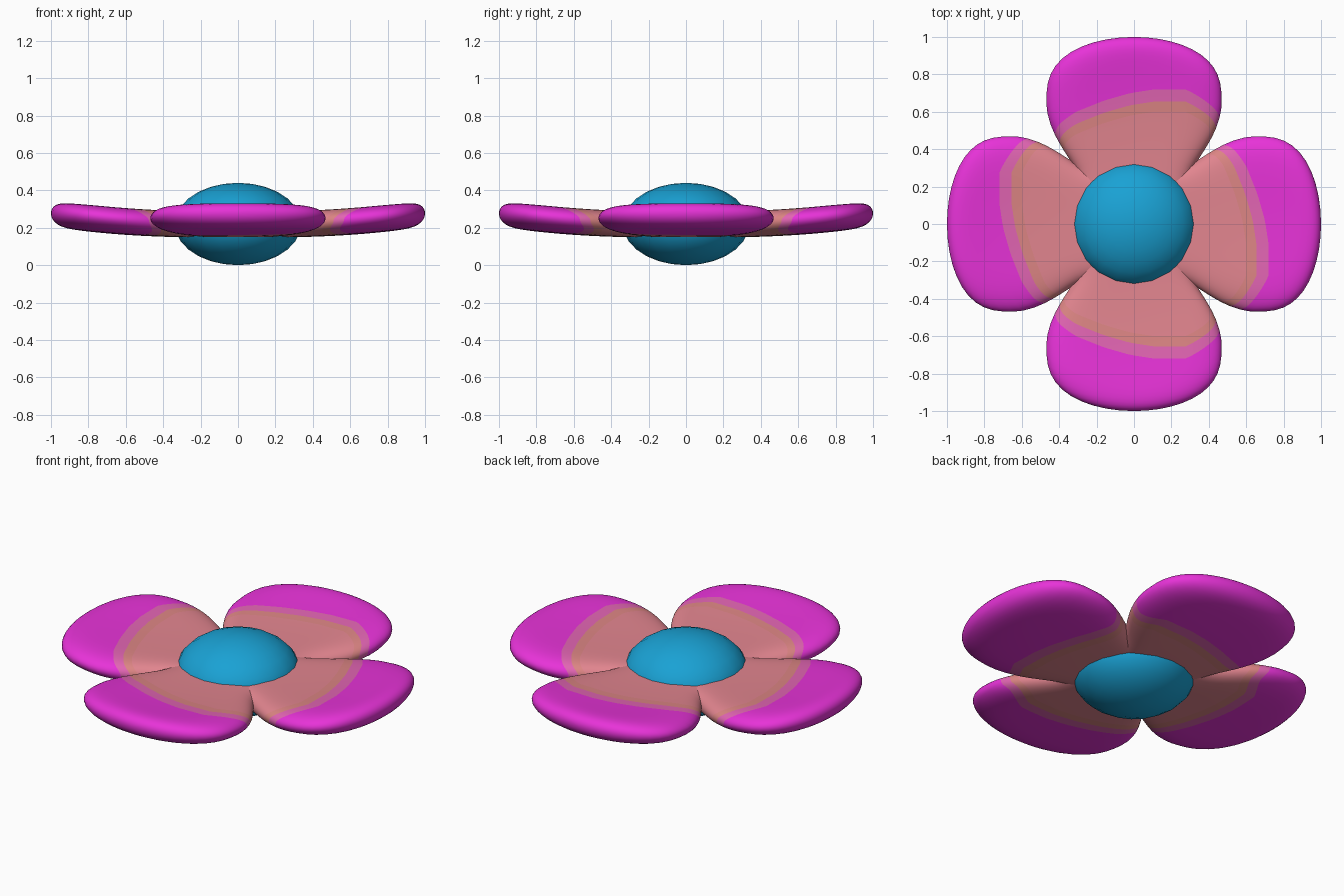
import bpy, bmesh, math

if "Cube" in bpy.data.objects:
    bpy.data.objects.remove(bpy.data.objects["Cube"])


def material(name, rgb):
    m = bpy.data.materials.new(name)
    m.diffuse_color = (*rgb, 1)
    m.use_nodes = True
    m.node_tree.nodes["Principled BSDF"].inputs["Base Color"].default_value = m.diffuse_color
    return m


SALMON = material("salmon", (0.76, 0.235, 0.275))
TAN = material("tan", (0.72, 0.235, 0.23))
PINK = material("pink", (0.76, 0.13, 0.45))
MAGENTA = material("magenta", (0.84, 0.034, 0.72))
BLUE = material("blue", (0.01, 0.36, 0.66))

# Irregular colour border of a petal: (sideways, distance from centre)
BORDER = [(-0.47, 0.50), (-0.43, 0.52), (-0.31, 0.60), (-0.16, 0.66), (-0.02, 0.70),
          (0.11, 0.72), (0.28, 0.72), (0.35, 0.68), (0.42, 0.635), (0.47, 0.61)]
WIDEST, HALF_WIDTH = 0.66, 0.468
TIP_POWER = 2.7


def border(t):
    for (t0, r0), (t1, r1) in zip(BORDER, BORDER[1:]):
        if t <= t1:
            return r0 + (r1 - r0) * (t - t0) / (t1 - t0)
    return BORDER[-1][1]


def tip(r):
    return ((r - WIDEST) / (1 - WIDEST)) ** TIP_POWER


def half_width(r):
    if r < WIDEST:
        w = HALF_WIDTH * math.sin(r / WIDEST * math.pi / 2) ** 1.1
        return (w ** 8 + 0.29 ** 8) ** 0.125  # wide root, so neighbours merge
    return HALF_WIDTH * math.sqrt(max(0, 1 - tip(r)))


def petal_rows(s, face_side):
    """Distances along one lengthwise line, with rows lying on the colour borders.
    The border sits nearer the centre on the underside."""
    rim = abs(s) ** 16
    shift = 0.05 * rim if face_side > 0 else 0.11 - 0.06 * rim
    stops = []
    for offset in (0.12, 0.065, 0.0):
        r = 0.6
        for _ in range(40):
            r = border(s * half_width(r)) - offset - shift
        stops.append(r)
    a, b, c = stops
    rows = [0.1 + (a - 0.1) * i / 10 for i in range(11)] + [b, c]
    rows += [c + (1 - c) * math.sin(math.pi / 2 * i / 14) for i in range(1, 15)]
    return rows


def petal(name, along, side):
    bm = bmesh.new()
    cols = 40
    for face_side in (1, -1):
        grid = []
        for i in range(cols + 1):
            s = math.sin(math.pi * (i / cols - 0.5))
            line = []
            for r in petal_rows(s, face_side):
                t = s * half_width(r)
                # rounded rim, dished middle surface
                q = s * s if r < WIDEST else tip(r) + (t / HALF_WIDTH) ** 2
                thick = 0.07 * math.sqrt(max(0, 1 - min(q, 1) ** 3))
                z = 0.217 + 0.06 * math.hypot(r, t) ** 2.7 + face_side * thick
                line.append(bm.verts.new((along[0] * r + side[0] * t,
                                          along[1] * r + side[1] * t, z)))
            grid.append(line)
        for g, h in zip(grid, grid[1:]):
            for j in range(len(g) - 1):
                f = bm.faces.new((g[j], h[j], h[j + 1], g[j + 1]))
                f.smooth = True
                f.material_index = 0 if j < 10 else min(j - 9, 3)
    bmesh.ops.remove_doubles(bm, verts=bm.verts, dist=0.0003)
    bmesh.ops.recalc_face_normals(bm, faces=bm.faces)
    me = bpy.data.meshes.new(name)
    bm.to_mesh(me)
    bm.free()
    for m in (SALMON, TAN, PINK, MAGENTA):
        me.materials.append(m)
    bpy.context.collection.objects.link(bpy.data.objects.new(name, me))


# Four petals
petal("back_petal", (0, 1), (1, 0))
petal("front_petal", (0, -1), (1, 0))
petal("right_petal", (1, 0), (0, -1))
petal("left_petal", (-1, 0), (0, 1))

# Flattened ball in the middle
bpy.ops.mesh.primitive_uv_sphere_add(segments=20, ring_count=14, radius=1, location=(0, 0, 0.22))
ball = bpy.context.object
ball.name = "flower_centre"
ball.scale = (0.338, 0.338, 0.22)
bpy.ops.object.transform_apply(location=False, rotation=False, scale=True)
bpy.ops.object.shade_smooth()
ball.data.materials.append(BLUE)
